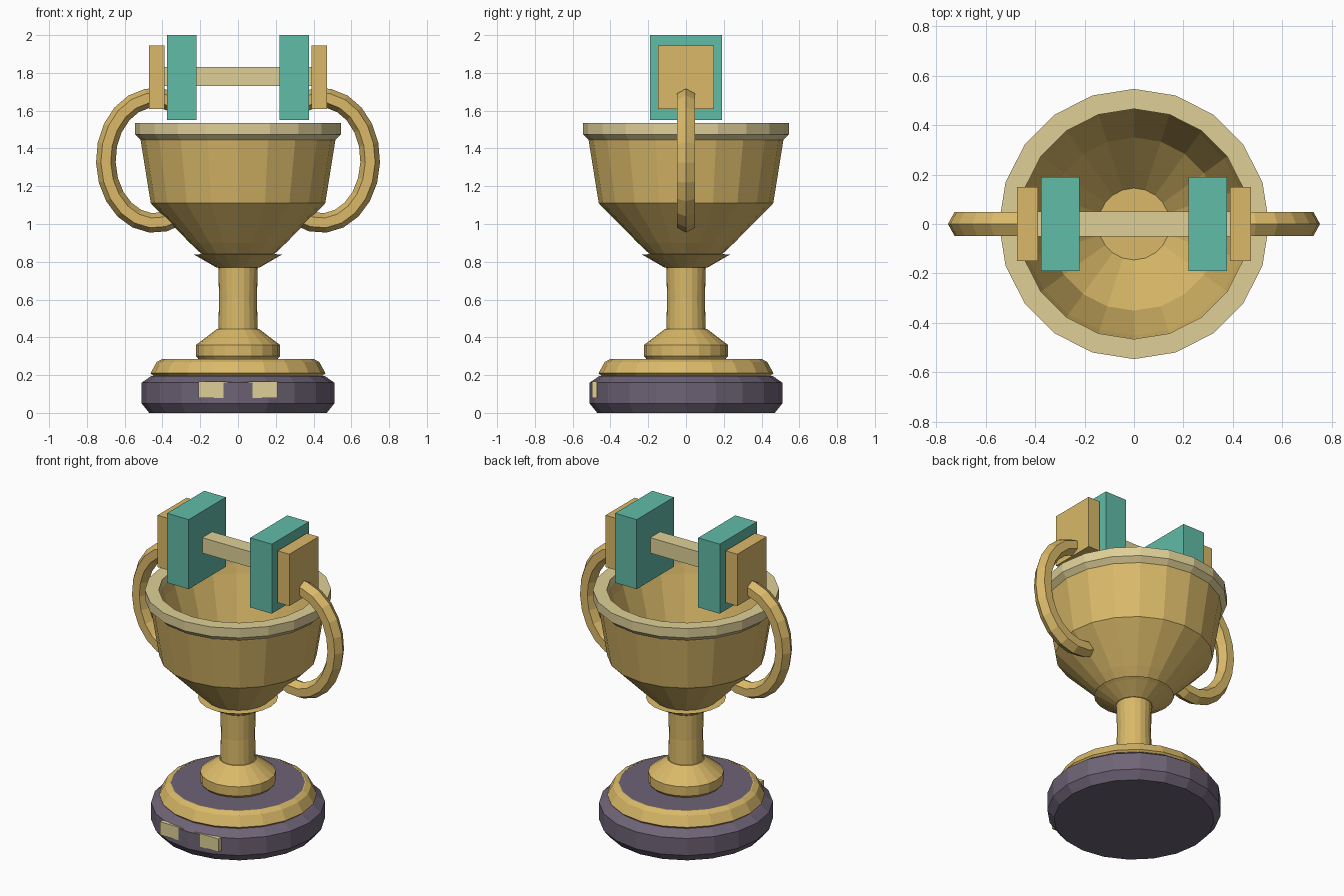
import bpy, bmesh, math
from mathutils import Vector

if "Cube" in bpy.data.objects:
    bpy.data.objects.remove(bpy.data.objects["Cube"])

SIDES = 20


def material(name, rgb):
    m = bpy.data.materials.new(name)
    m.diffuse_color = (*[c ** 2.2 for c in rgb], 1)
    m.use_nodes = True
    m.node_tree.nodes["Principled BSDF"].inputs["Base Color"].default_value = m.diffuse_color
    return m


GOLD = material("gold", (0.85, 0.72, 0.41))
PALE = material("pale_gold", (0.87, 0.81, 0.59))
DARK = material("dark_stone", (0.43, 0.39, 0.46))
TEAL = material("teal", (0.38, 0.73, 0.65))


def finish(bm, name, mat):
    bmesh.ops.recalc_face_normals(bm, faces=bm.faces)
    me = bpy.data.meshes.new(name)
    bm.to_mesh(me)
    bm.free()
    me.materials.append(mat)
    ob = bpy.data.objects.new(name, me)
    bpy.context.collection.objects.link(ob)
    return ob


def bridge(bm, a, b):
    n = len(a)
    for i in range(n):
        bm.faces.new((a[i], a[(i + 1) % n], b[(i + 1) % n], b[i]))


def lathe(name, profile, mat, closed=False):
    """Turn (radius, z) points around z; open profiles get end caps."""
    bm = bmesh.new()
    rings = [[bm.verts.new((r * math.cos(i * math.tau / SIDES),
                            r * math.sin(i * math.tau / SIDES), z))
              for i in range(SIDES)] for r, z in profile]
    for a, b in zip(rings, rings[1:]):
        bridge(bm, a, b)
    if closed:
        bridge(bm, rings[-1], rings[0])
    else:
        bm.faces.new(rings[0])
        bm.faces.new(rings[-1])
    return finish(bm, name, mat)


def box(name, lo, hi, mat):
    bm = bmesh.new()
    bmesh.ops.create_cube(bm, size=1)
    for v in bm.verts:
        v.co = Vector([(l + h) / 2 + c * (h - l) for l, h, c in zip(lo, hi, v.co)])
    return finish(bm, name, mat)


def handle(name, side):
    """Hexagonal tube along an elliptical arc in the xz plane."""
    bm = bmesh.new()
    steps, rx, rz, tube = 14, 0.26, 0.332, 0.052
    rings = []
    for k in range(steps + 1):
        t = math.radians(-118 + 232 * k / steps)
        centre = Vector((0.44 + rx * math.cos(t), 0, 1.337 + rz * math.sin(t)))
        out = Vector((rz * math.cos(t), 0, rx * math.sin(t))).normalized()
        ring = []
        for j in range(6):
            a = j * math.tau / 6
            p = centre + out * tube * math.cos(a) + Vector((0, 0.055 * math.sin(a), 0))
            ring.append(bm.verts.new((p.x * side, p.y, p.z)))
        rings.append(ring)
    for a, b in zip(rings, rings[1:]):
        bridge(bm, a, b)
    bm.faces.new(rings[0])
    bm.faces.new(rings[-1])
    return finish(bm, name, GOLD)


# Base, with a raised centre showing inside the gold ring
lathe("base", [(0.47, 0), (0.51, 0.05), (0.51, 0.16), (0.46, 0.195),
               (0.395, 0.2), (0.395, 0.285)], DARK)
lathe("base_ring", [(0.44, 0.19), (0.463, 0.21), (0.43, 0.27), (0.40, 0.286),
                    (0.393, 0.286), (0.393, 0.19)], GOLD, closed=True)
box("name_plate", (-0.21, -0.498, 0.08), (0.21, -0.47, 0.165), PALE)

# Foot, stem and collar
lathe("foot", [(0.205, 0.28), (0.222, 0.30), (0.222, 0.36), (0.11, 0.445)], GOLD)
lathe("stem", [(0.105, 0.43), (0.10, 0.6), (0.105, 0.78)], GOLD)
lathe("collar", [(0.115, 0.77), (0.215, 0.828), (0.235, 0.838), (0.17, 0.842)], GOLD)

# Hollow bowl and rim
lathe("bowl", [(0.17, 0.82), (0.255, 0.90), (0.462, 1.11), (0.515, 1.44), (0.515, 1.5),
               (0.468, 1.5), (0.45, 1.43), (0.35, 1.12), (0.145, 0.90)], GOLD)
lathe("rim", [(0.50, 1.43), (0.546, 1.475), (0.546, 1.535), (0.465, 1.535),
              (0.465, 1.45)], PALE, closed=True)

# Dumbbell across the top, and the handles
box("bar", (-0.40, -0.05, 1.73), (0.40, 0.05, 1.83), PALE)
for label, s in (("left", -1), ("right", 1)):
    for part, x0, x1, y, z0, z1, mat in (
            ("inner_weight", 0.22, 0.375, 0.19, 1.55, 2.0, TEAL),
            ("outer_weight", 0.388, 0.472, 0.149, 1.61, 1.945, GOLD)):
        xs = sorted((x0 * s, x1 * s))
        box(f"{part}_{label}", (xs[0], -y, z0), (xs[1], y, z1), mat)
    handle(f"handle_{label}", s)
